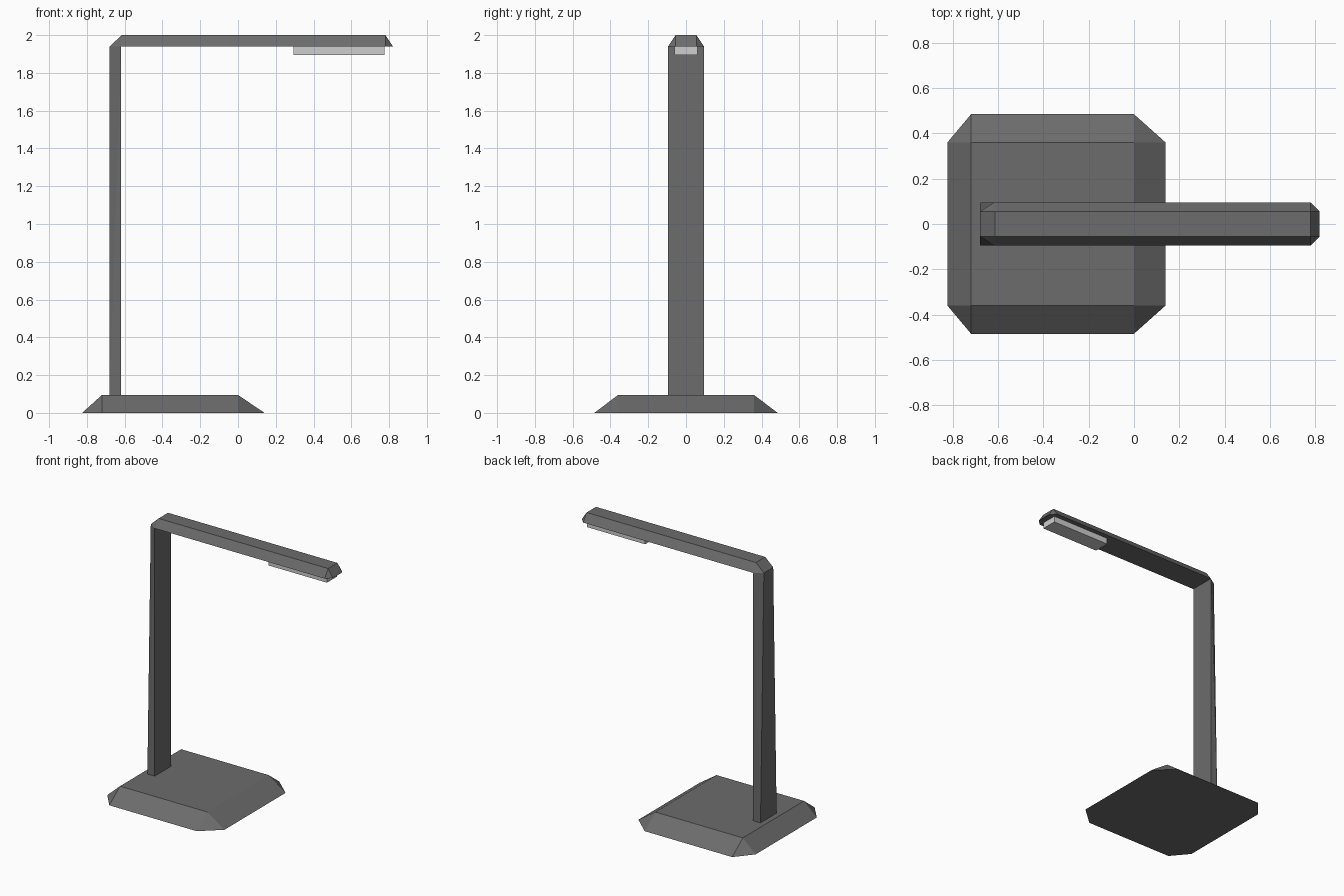
import bpy, bmesh

if "Cube" in bpy.data.objects:
    bpy.data.objects.remove(bpy.data.objects["Cube"])


def material(name, colour):
    m = bpy.data.materials.new(name)
    m.diffuse_color = (*colour, 1)
    m.use_nodes = True
    m.node_tree.nodes["Principled BSDF"].inputs["Base Color"].default_value = m.diffuse_color
    return m


def solid(name, points, mat):
    """Convex solid around a few corner points."""
    bm = bmesh.new()
    for p in points:
        bm.verts.new(p)
    res = bmesh.ops.convex_hull(bm, input=bm.verts)
    bmesh.ops.dissolve_limit(bm, angle_limit=0.01, verts=bm.verts, edges=bm.edges)
    bmesh.ops.recalc_face_normals(bm, faces=bm.faces)
    me = bpy.data.meshes.new(name)
    bm.to_mesh(me)
    bm.free()
    me.materials.append(mat)
    ob = bpy.data.objects.new(name, me)
    bpy.context.collection.objects.link(ob)
    return ob


def mirrored(points):
    return [(x, s * y, z) for x, y, z in points for s in (1, -1)]


grey = material("dark_grey", (0.15, 0.15, 0.15))
pale = material("pale_grey", (0.62, 0.62, 0.62))

# Foot plate: clipped-corner bottom, rectangular top
solid("base", mirrored([
    (-0.825, 0.36, 0), (-0.72, 0.485, 0), (0.0, 0.485, 0), (0.14, 0.36, 0),
    (-0.72, 0.36, 0.095), (0.0, 0.36, 0.095)]), grey)

# Upright: rectangular foot, narrowing on its outer face towards the top
solid("post", mirrored([
    (-0.62, 0.095, 0.09), (-0.68, 0.095, 0.09),
    (-0.62, 0.095, 1.94), (-0.68, 0.055, 1.94)]), grey)

# Arm: sloped sides, bevelled elbow and tip
solid("arm", mirrored([
    (-0.68, 0.055, 1.94), (-0.62, 0.095, 1.94),
    (0.78, 0.095, 1.94), (0.82, 0.055, 1.94),
    (-0.615, 0.055, 2.0), (0.78, 0.055, 2.0)]), grey)

# Light panel under the tip
solid("light_panel", mirrored([
    (x, 0.06, z) for x in (0.295, 0.775) for z in (1.895, 1.941)]), pale)
